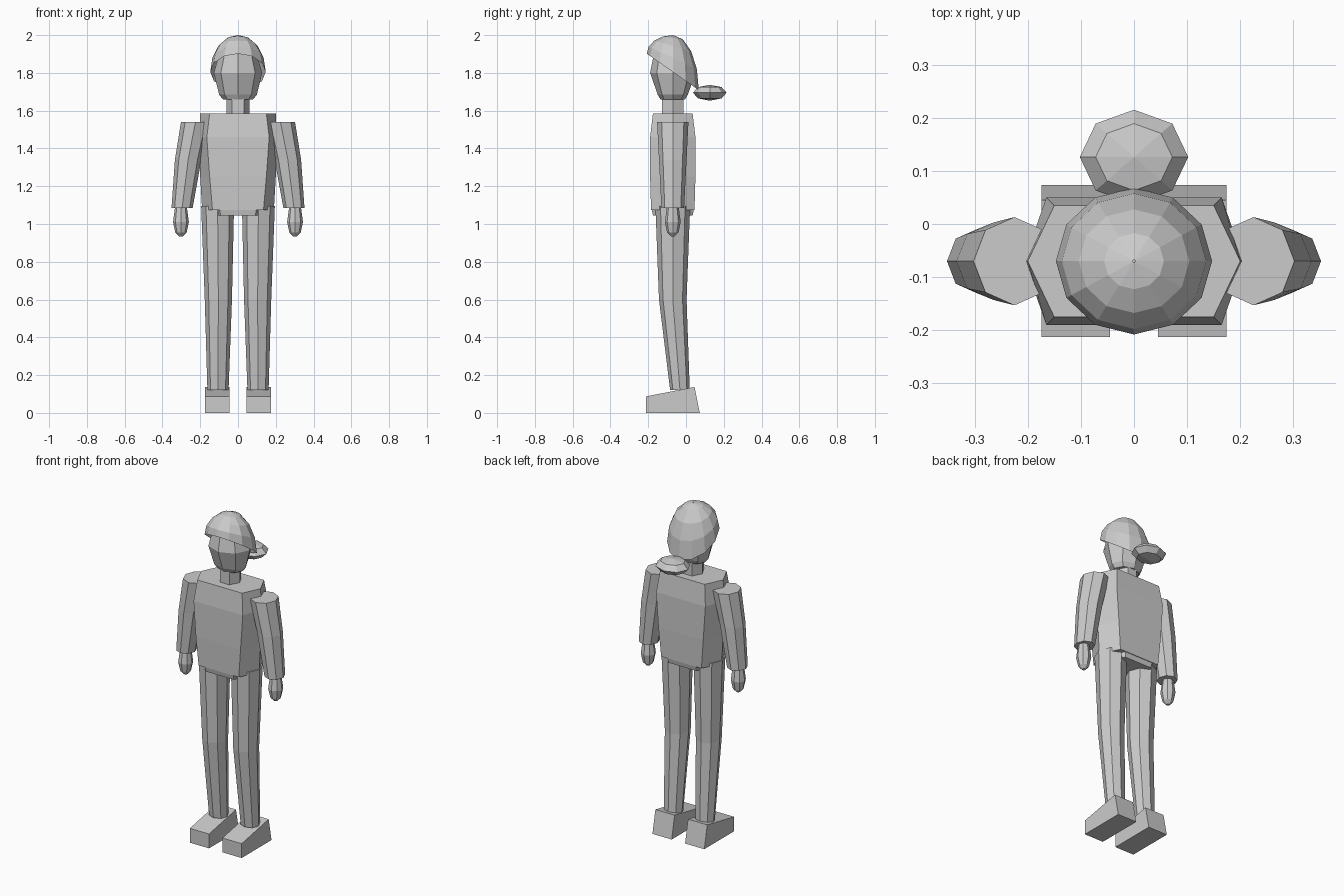
import bpy, bmesh
from math import sin, cos, pi, radians

cube = bpy.data.objects.get("Cube")
if cube:
    bpy.data.objects.remove(cube)

GREY = (0.6, 0.6, 0.6, 1)
mat = bpy.data.materials.new("plain grey")
mat.use_nodes = True
mat.diffuse_color = GREY
mat.node_tree.nodes["Principled BSDF"].inputs["Base Color"].default_value = GREY

AXIS_Y = -0.07  # depth of the body's centre line


def finish(name, bm):
    bmesh.ops.recalc_face_normals(bm, faces=bm.faces)
    mesh = bpy.data.meshes.new(name)
    bm.to_mesh(mesh)
    bm.free()
    mesh.materials.append(mat)
    obj = bpy.data.objects.new(name, mesh)
    bpy.context.collection.objects.link(obj)
    return obj


def loft(name, rings, close=True):
    """Skin a list of rings of points, closing both ends if wanted."""
    bm = bmesh.new()
    rows = [[bm.verts.new(p) for p in ring] for ring in rings]
    for a, b in zip(rows, rows[1:]):
        n = len(a)
        for i in range(n):
            j = (i + 1) % n
            bm.faces.new((a[i], a[j], b[j], b[i]))
    if close:
        bm.faces.new(rows[0])
        bm.faces.new(rows[-1])
    return finish(name, bm)


def ellipse(x, y, z, rx, ry, sides=8):
    return [(x + rx * cos(2 * pi * i / sides), y + ry * sin(2 * pi * i / sides), z)
            for i in range(sides)]


def hexagon(z, rx, flat, ry):
    return [(x, AXIS_Y + y, z) for x, y in
            ((rx, 0), (flat, ry), (-flat, ry), (-rx, 0), (-flat, -ry), (flat, -ry))]


# Torso and pelvis
loft("torso", [hexagon(1.585, 0.2, 0.15, 0.105), hexagon(1.46, 0.207, 0.165, 0.12),
               hexagon(1.25, 0.2, 0.15, 0.12), hexagon(1.075, 0.19, 0.135, 0.115)])
loft("pelvis", [hexagon(1.08, 0.16, 0.097, 0.112), hexagon(1.045, 0.15, 0.092, 0.105)])

# Neck and head
loft("neck", [ellipse(0, AXIS_Y, z, 0.061, 0.066, 6) for z in (1.56, 1.7)])
loft("head", [ellipse(0, AXIS_Y, z, rx, ry) for z, rx, ry in
              ((1.66, 0.08, 0.065), (1.685, 0.1, 0.08), (1.8, 0.128, 0.12), (1.9, 0.1, 0.1))])

# Dome cap with a rim that slopes down to the back
cap_rings = []
for angle in (1, 22.5, 45, 67.5, 90):
    s, drop = sin(radians(angle)), 1 - cos(radians(angle))
    ring = ellipse(0, AXIS_Y, 0, 0.147 * s, 0.138 * s, 12)
    outer = ellipse(0, 0, 0, 0.147, 0.138, 12)
    cap_rings.append([(x, y, 2 - drop * (0.195 + 0.7 * oy))
                      for (x, y, _), (_, oy, _) in zip(ring, outer)])
loft("cap", cap_rings, close=False)

# Flattened round knob behind the neck
bm = bmesh.new()
bmesh.ops.create_uvsphere(bm, u_segments=8, v_segments=4, radius=1)
bmesh.ops.scale(bm, vec=(0.102, 0.089, 0.042), verts=bm.verts)
bmesh.ops.translate(bm, vec=(0, 0.126, 1.695), verts=bm.verts)
finish("rear_knob", bm)

# Limbs, one set for each side
for side, s in (("left", 1), ("right", -1)):
    loft(side + "_arm", [ellipse(s * x, AXIS_Y, z, rx, ry) for x, z, rx, ry in
                         ((0.225, 1.54, 0.077, 0.083), (0.264, 1.34, 0.07, 0.073),
                          (0.296, 1.085, 0.056, 0.06))])
    loft(side + "_hand", [ellipse(s * 0.302, AXIS_Y, z, r, r) for z, r in
                          ((1.1, 0.03), (1.07, 0.034), (1.01, 0.042), (0.955, 0.03),
                           (0.935, 0.01))])
    loft(side + "_leg", [ellipse(s * x, y, z, rx, ry) for x, y, z, rx, ry in
                         ((0.108, AXIS_Y, 1.095, 0.087, 0.092), (0.104, AXIS_Y, 0.6, 0.072, 0.073),
                          (0.106, -0.032, 0.12, 0.056, 0.052))])
    # Wedge foot: side outline extruded across
    outline = ((-0.213, 0), (-0.213, 0.087), (0.045, 0.137), (0.073, 0))
    loft(side + "_foot", [[(s * x, y, z) for y, z in outline] for x in (0.045, 0.174)])
